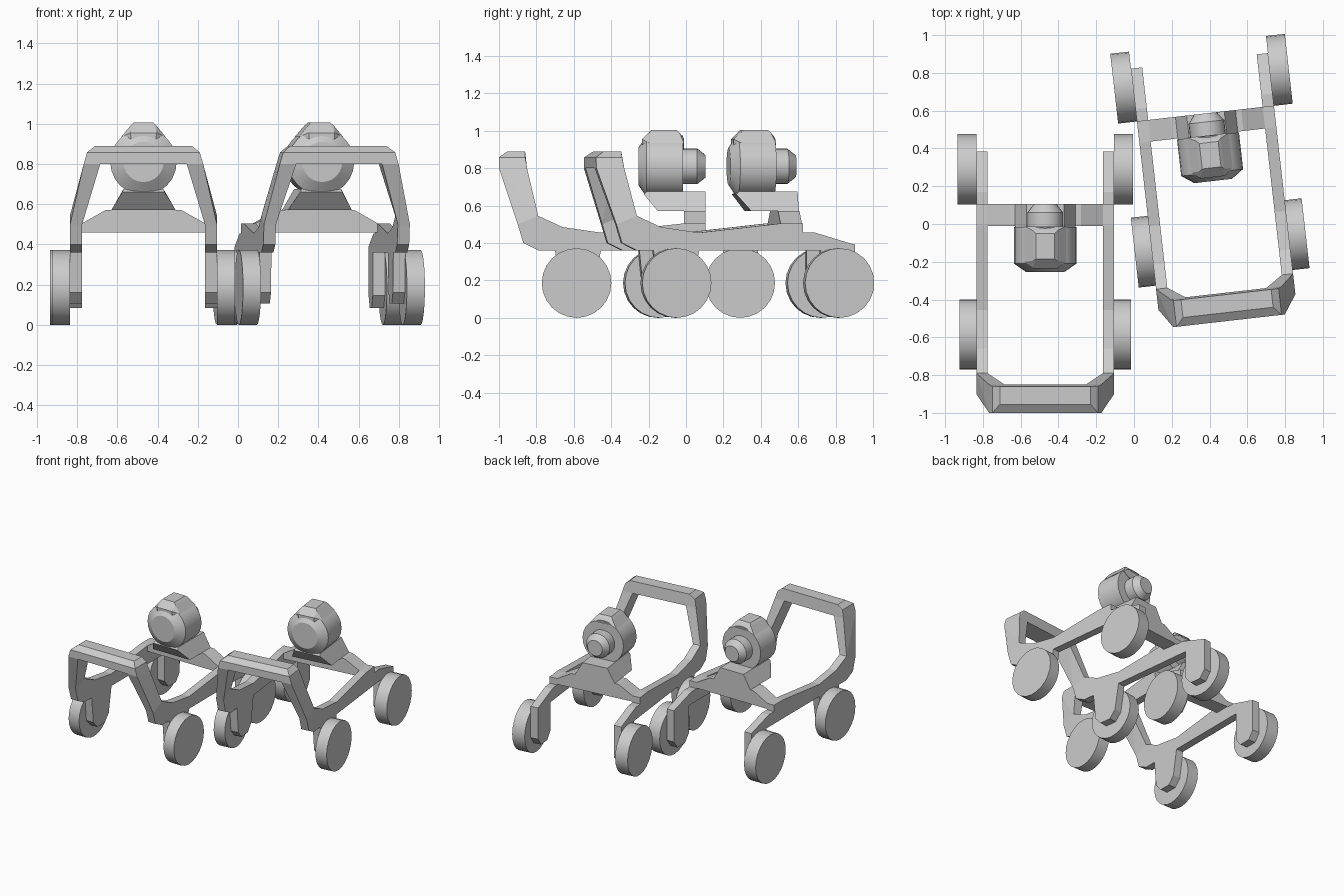
import bpy, bmesh, math
from mathutils import Matrix, Vector

cube = bpy.data.objects.get("Cube")
if cube:
    bpy.data.objects.remove(cube, do_unlink=True)

grey = bpy.data.materials.new("light_grey")
grey.use_nodes = True
colour = (0.6, 0.6, 0.6, 1)
grey.diffuse_color = colour
grey.node_tree.nodes["Principled BSDF"].inputs["Base Color"].default_value = colour


def finish(name, bm, place, smooth=False):
    """Turn a bmesh into a placed, named object."""
    bmesh.ops.recalc_face_normals(bm, faces=bm.faces[:])
    mesh = bpy.data.meshes.new(name)
    bm.to_mesh(mesh)
    bm.free()
    mesh.materials.append(grey)
    obj = bpy.data.objects.new(name, mesh)
    obj.matrix_world = place
    bpy.context.collection.objects.link(obj)
    if smooth:
        bpy.ops.object.select_all(action='DESELECT')
        obj.select_set(True)
        bpy.context.view_layer.objects.active = obj
        bpy.ops.object.shade_smooth_by_angle(angle=math.radians(30))


def prism(bm, profile, x0, x1):
    """Extrude a (y, z) profile from x0 to x1."""
    face = bm.faces.new([bm.verts.new((x0, y, z)) for y, z in profile])
    out = bmesh.ops.extrude_face_region(bm, geom=[face])
    verts = [g for g in out["geom"] if isinstance(g, bmesh.types.BMVert)]
    bmesh.ops.translate(bm, verts=verts, vec=(x1 - x0, 0, 0))


def hull(bm, points):
    verts = [bm.verts.new(p) for p in points]
    bmesh.ops.convex_hull(bm, input=verts)
    bmesh.ops.dissolve_limit(bm, angle_limit=0.01, verts=bm.verts[:], edges=bm.edges[:])


def mirrored(points):
    return [(s * x, y, z) for x, y, z in points for s in (-1, 1)]


def lathe(bm, profile, centre, axis, segments):
    """Spin (radius, distance) pairs round an axis through centre."""
    axis = Vector(axis)
    centre = Vector(centre)
    up = Vector((0, 0, 1))
    verts = [bm.verts.new(centre + up * r + axis * d) for r, d in profile]
    edges = [bm.edges.new(pair) for pair in zip(verts, verts[1:])]
    bmesh.ops.spin(bm, geom=verts + edges, cent=centre, axis=axis,
                   angle=math.tau, steps=segments)
    bmesh.ops.remove_doubles(bm, verts=bm.verts[:], dist=0.0005)


# side rail with the two wheel struts in one outline
RAIL = [(-0.87, 0.40), (-0.9, 0.50), (-0.79, 0.545), (-0.66, 0.485),
        (-0.455, 0.455), (-0.01, 0.505), (0.105, 0.505), (0.105, 0.455),
        (0.17, 0.455), (0.385, 0.39), (0.385, 0.145), (0.34, 0.085),
        (0.25, 0.085), (0.2, 0.145), (0.2, 0.36), (-0.455, 0.36),
        (-0.49, 0.16), (-0.54, 0.105), (-0.63, 0.105), (-0.68, 0.16),
        (-0.70, 0.36), (-0.79, 0.36)]
OUTER, INNER = 0.365, 0.305
WHEEL_R = 0.186


def cart(label, place):
    for side, s in (("right", -1), ("left", 1)):
        bm = bmesh.new()
        prism(bm, RAIL, s * INNER, s * OUTER)
        finish(f"{label}_{side}_rail", bm, place)

        # leaning post from the rail up to the front bar
        bm = bmesh.new()
        hull(bm, [(s * x, y, z) for a, b in ((INNER, 0.215), (OUTER, 0.297))
                  for x, y, z in ((a, -0.79, 0.545), (a, -0.9, 0.5),
                                  (b, -0.85, 0.80), (b, -1.0, 0.80))])
        finish(f"{label}_{side}_post", bm, place)

        # wheels
        for end, y, width in (("front", -0.585, 0.09), ("rear", 0.29, 0.1)):
            bm = bmesh.new()
            lathe(bm, [(0, 0), (WHEEL_R, 0), (WHEEL_R, width), (0, width)],
                  (s * OUTER, y, WHEEL_R), (s, 0, 0), 24)
            finish(f"{label}_{end}_{side}_wheel", bm, place, True)

    # chamfered front bar
    bm = bmesh.new()
    hull(bm, mirrored([(0.297, -1.0, 0.80), (0.297, -0.85, 0.80),
                       (0.28, -1.0, 0.858), (0.28, -0.86, 0.858),
                       (0.24, -0.955, 0.89), (0.24, -0.86, 0.89)]))
    finish(f"{label}_front_bar", bm, place)

    # rear cross beam
    bm = bmesh.new()
    hull(bm, mirrored([(x, y, z) for y in (-0.01, 0.105) for x, z in
                       ((INNER, 0.46), (INNER, 0.505), (0.19, 0.57))]))
    finish(f"{label}_cross_beam", bm, place)

    # tapered head support reaching forward
    bm = bmesh.new()
    hull(bm, mirrored([(0.16, -0.15, 0.57), (0.16, 0.105, 0.57),
                       (0.105, -0.225, 0.66), (0.1, -0.21, 0.675),
                       (0.1, 0.105, 0.675)]))
    finish(f"{label}_head_support", bm, place)

    # round head with a stepped rear nozzle
    bm = bmesh.new()
    lathe(bm, [(0, -0.255), (0.10, -0.255), (0.165, -0.21), (0.165, -0.015),
               (0.095, -0.015), (0.095, 0.06), (0.06, 0.105), (0, 0.105)],
          (0, 0, 0.81), (0, 1, 0), 24)
    finish(f"{label}_head", bm, place, True)

    # raised block on top of the head
    bm = bmesh.new()
    hull(bm, mirrored([(0.05, -0.185, 1.005), (0.05, -0.05, 1.005),
                       (0.065, -0.195, 0.99), (0.065, -0.035, 0.99),
                       (0.065, -0.235, 0.955), (0.065, -0.012, 0.96),
                       (0.11, -0.2, 0.935), (0.11, -0.012, 0.935),
                       (0.06, -0.235, 0.9), (0.06, -0.012, 0.9)]))
    finish(f"{label}_head_block", bm, place)


cart("first", Matrix.Translation((-0.47, 0, 0)))
cart("second", Matrix.Translation((0.39, 0.481, 0)) @ Matrix.Rotation(math.radians(6.5), 4, 'Z'))
